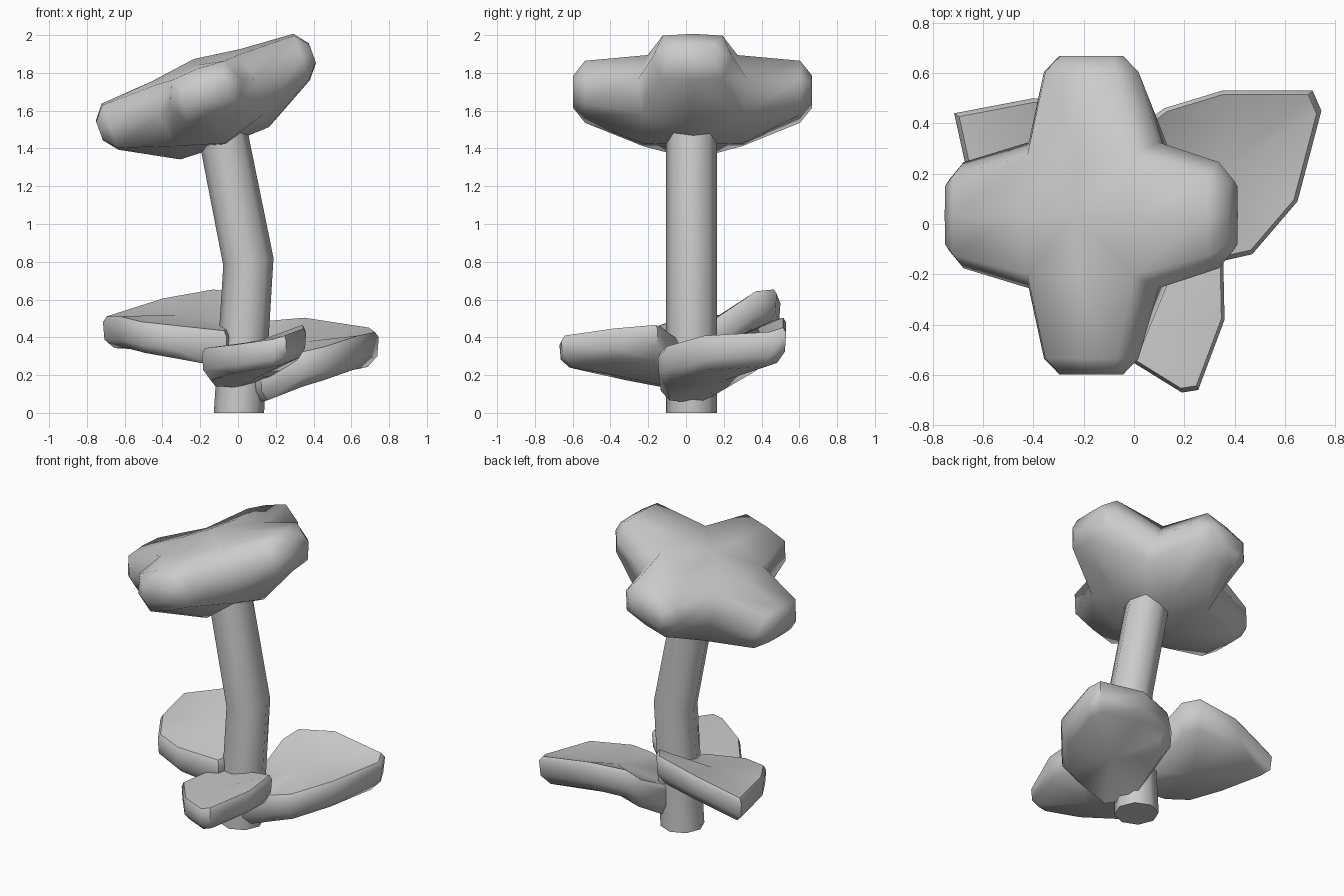
import bpy, bmesh, math
from mathutils import Vector, Matrix

if "Cube" in bpy.data.objects:
    bpy.data.objects.remove(bpy.data.objects["Cube"])


def finish(name, bm, angle=40):
    bmesh.ops.remove_doubles(bm, verts=bm.verts, dist=0.0005)
    bmesh.ops.recalc_face_normals(bm, faces=bm.faces)
    me = bpy.data.meshes.new(name)
    bm.to_mesh(me)
    bm.free()
    ob = bpy.data.objects.new(name, me)
    bpy.context.collection.objects.link(ob)
    bpy.ops.object.select_all(action='DESELECT')
    ob.select_set(True)
    bpy.context.view_layer.objects.active = ob
    bpy.ops.object.shade_smooth_by_angle(angle=math.radians(angle))
    return ob


def bridge(bm, a, b):
    n = len(a)
    for i in range(n):
        j = (i + 1) % n
        bm.faces.new((a[i], a[j], b[j], b[i]))


def fan(bm, ring, centre):
    c = bm.verts.new(centre)
    for i in range(len(ring)):
        bm.faces.new((ring[i], ring[(i + 1) % len(ring)], c))


def mean(points):
    return sum(points, Vector()) / len(points)


# Bent stem
bm = bmesh.new()
rings = []
for x, z in [(0.005, 0), (0.055, 0.8), (-0.1, 1.58)]:
    rings.append([bm.verts.new((x + 0.133 * math.cos(k * math.pi / 4),
                                0.03 + 0.135 * math.sin(k * math.pi / 4),
                                z + (0.02 * math.cos(k * math.pi / 4) if z == 0.8 else 0)))
                  for k in range(8)])
bridge(bm, rings[0], rings[1])
bridge(bm, rings[1], rings[2])
bm.faces.new(rings[0])
bm.faces.new(rings[2])
finish("stem", bm, 60)

# Four-lobed flower head: each lobe is three rings of (width, height) points
root = [(-.225, .125), (0, .15), (.225, .125), (.275, -.03), (.25, -.215), (0, -.29), (-.25, -.215), (-.275, -.03)]
mid = [(-.15, .12), (0, .13), (.15, .12), (.2, 0), (.15, -.12), (0, -.13), (-.15, -.12), (-.2, 0)]
tip = [(-.11, .05), (0, .055), (.11, .05), (.135, 0), (.11, -.05), (0, -.055), (-.11, -.05), (-.135, 0)]
bm = bmesh.new()
for k in range(4):
    rot = Matrix.Rotation(k * math.pi / 2, 3, 'Z')

    def ring_at(d, pts):
        out = []
        for w, n in pts:
            r = abs(w) if d == 0.25 and w else d
            out.append(bm.verts.new(rot @ Vector((r, w, n))))
        return out
    r0, r1, r2 = ring_at(0.25, root), ring_at(0.54, mid), ring_at(0.6, tip)
    bridge(bm, r0, r1)
    bridge(bm, r1, r2)
    bm.faces.new(r2)
    top = bm.verts.new((0, 0, 0.185))
    low = bm.verts.new((0, 0, -0.3))
    for a, b, c in [(0, 1, top), (1, 2, top), (4, 5, low), (5, 6, low)]:
        bm.faces.new((r0[a], r0[b], c))
bm.transform(Matrix.Translation((-0.17, 0.035, 1.7)) @ Matrix.Rotation(math.radians(-20), 4, 'Y')
             @ Matrix.Diagonal((1, 1.055, 1, 1)))
finish("flower_head", bm, 75)


# Thick leaves: top outline, bevelled rim, inset underside that deepens near the stem
def leaf(name, outline, thick, keel, under=0.85):
    bm = bmesh.new()
    pts = [Vector(p) for p in outline]
    c = mean(pts)
    layers = []
    for scale, drop, deep in [(0.95, 0, 0), (1, 0.03, 0), (0.98, thick * 0.72, 0.3), (under, thick, 1)]:
        layer = []
        for p in pts:
            q = c + (p - c) * scale
            near = max(0, 1 - math.hypot(q.x, q.y - 0.03) / 0.5)
            layer.append(q - Vector((0, 0, drop + keel * deep * near)))
        layers.append(layer)
    rings = [[bm.verts.new(p) for p in layer] for layer in layers]
    for a, b in zip(rings, rings[1:]):
        bridge(bm, a, b)
    fan(bm, rings[0], mean(layers[0]) - Vector((0, 0, 0.01)))
    fan(bm, rings[-1], mean(layers[-1]) - Vector((0, 0, 0.025)))
    finish(name, bm, 50)


leaf("leaf_right", [(.71, .53, .455), (.745, .45, .43), (.65, .09, .41), (.47, -.12, .35),
                    (.34, -.15, .32), (.12, -.14, .25), (.03, .05, .24), (.04, .4, .42),
                    (.12, .46, .49), (.35, .53, .51)], 0.18, 0.04)
leaf("leaf_left", [(-.715, .44, .51), (-.64, .1, .51), (-.52, -.1, .48), (-.34, -.16, .46),
                   (-.06, -.12, .43), (0, .1, .46), (-.05, .38, .65), (-.12, .48, .66),
                   (-.4, .5, .61)], 0.17, 0.04)
leaf("leaf_front", [(.19, -.67, .39), (.255, -.66, .41), (.36, -.38, .45), (.355, -.15, .47),
                    (.2, -.04, .4), (-.02, -.02, .36), (-.16, -.12, .34), (-.19, -.32, .34),
                    (-.02, -.54, .36)], 0.15, 0.1)
